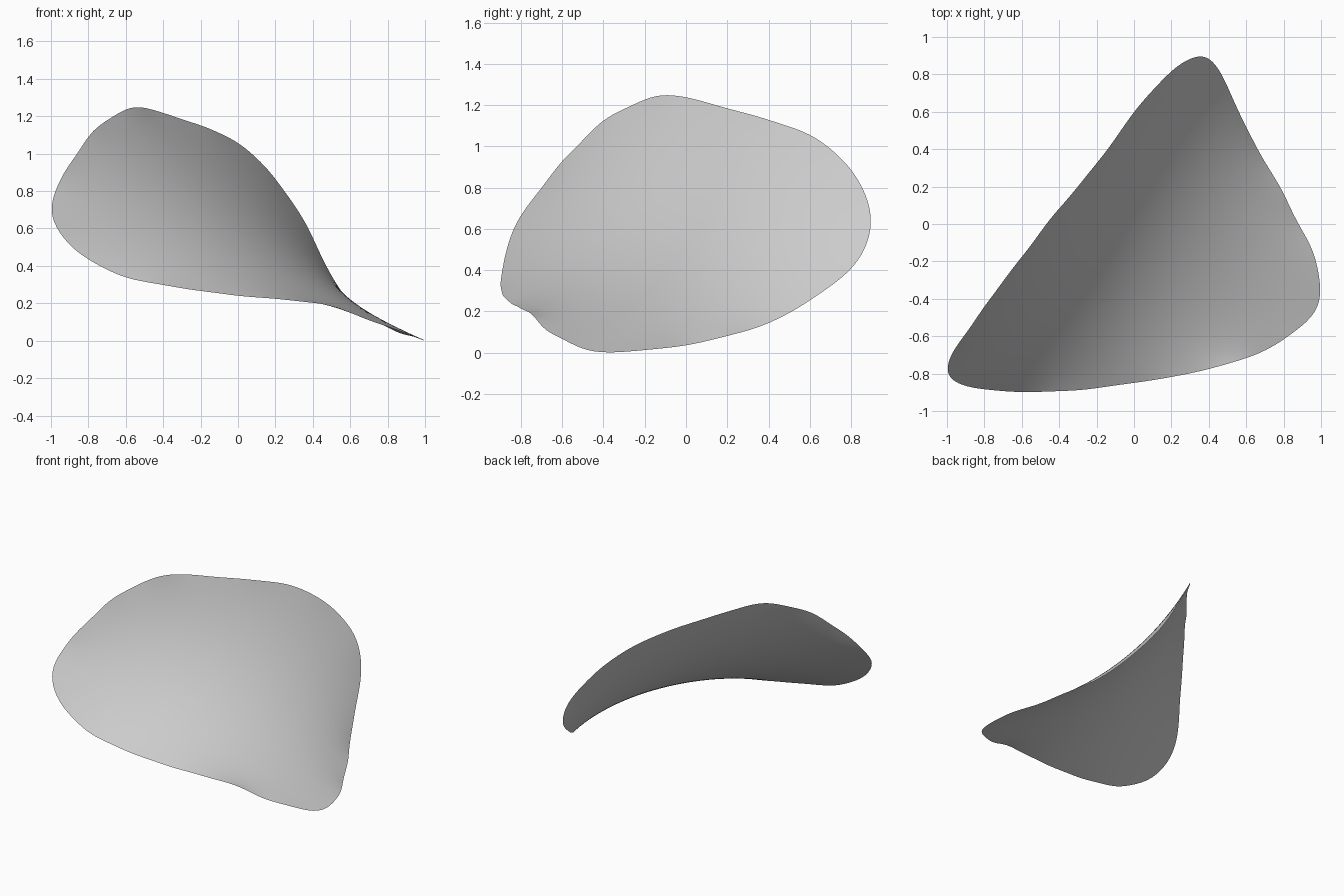
import bpy
import bmesh
import math
from mathutils import Vector

default_cube = bpy.data.objects.get("Cube")
if default_cube:
    bpy.data.objects.remove(default_cube, do_unlink=True)

SEGMENTS = 192   # points round the rim
RINGS = 28       # rings from centre to rim
MODES = 22       # harmonics kept, which also rounds the rim

# Rim of the sheet, counter-clockwise as seen from its hollow side
RIM = [
    # low tip and the edge rising to the rear corner
    (1, -.38, 0), (.97, -.17, .015), (.88, 0, .035), (.78, .2, .08),
    (.66, .4, .14), (.56, .6, .25), (.47, .8, .4), (.41, .88, .53),
    # rear corner and the long top edge
    (.35, .9, .65), (.25, .86, .8), (.13, .75, .95), (0, .6, 1.06),
    (-.14, .4, 1.13), (-.3, .2, 1.185), (-.47, 0, 1.24), (-.54, -.1, 1.25),
    (-.62, -.2, 1.23), (-.77, -.4, 1.13), (-.91, -.6, .93),
    # side corner and the front edge back to the tip
    (-.98, -.7, .8), (-1, -.8, .67), (-.93, -.86, .54), (-.8, -.885, .43),
    (-.6, -.9, .335), (-.3, -.89, .28), (0, -.85, .24), (.25, -.81, .22),
    (.5, -.75, .19), (.7, -.68, .11), (.87, -.57, .05), (.97, -.47, .01),
]


def resample_loop(points, count):
    """Evenly spaced points along a closed polyline."""
    loop = [Vector(p) for p in points]
    loop.append(loop[0].copy())
    lengths = [(b - a).length for a, b in zip(loop, loop[1:])]
    step = sum(lengths) / count
    result, index, passed = [], 0, 0.0
    for i in range(count):
        target = i * step
        while passed + lengths[index] < target:
            passed += lengths[index]
            index += 1
        result.append(loop[index].lerp(loop[index + 1], (target - passed) / lengths[index]))
    return result


def harmonics(points, modes):
    """Cosine and sine vectors of a closed loop."""
    count = len(points)
    terms = []
    for n in range(1, modes + 1):
        cos_sum, sin_sum = Vector(), Vector()
        for i, p in enumerate(points):
            angle = math.tau * n * i / count
            cos_sum += p * math.cos(angle)
            sin_sum += p * math.sin(angle)
        terms.append((n, cos_sum * 2 / count, sin_sum * 2 / count))
    return terms


rim = resample_loop(RIM, SEGMENTS)
centre = sum(rim, Vector()) / SEGMENTS
terms = harmonics(rim, MODES)


def membrane(radius, angle):
    """Point of the taut sheet stretched across the rim."""
    point = centre.copy()
    for n, c, s in terms:
        point += (c * math.cos(n * angle) + s * math.sin(n * angle)) * radius ** n
    return point


# Curved sheet: a centre fan, then rings of quads out to the rim
bm = bmesh.new()
hub = bm.verts.new(centre)
previous = None
for ring in range(1, RINGS + 1):
    current = [bm.verts.new(membrane(ring / RINGS, math.tau * i / SEGMENTS))
               for i in range(SEGMENTS)]
    for i in range(SEGMENTS):
        j = (i + 1) % SEGMENTS
        if previous is None:
            bm.faces.new((hub, current[i], current[j]))
        else:
            bm.faces.new((previous[i], current[i], current[j], previous[j]))
    previous = current
for face in bm.faces:
    face.smooth = True

mesh = bpy.data.meshes.new("curved_sheet")
bm.to_mesh(mesh)
bm.free()
sheet = bpy.data.objects.new("curved_sheet", mesh)
bpy.context.collection.objects.link(sheet)

# Plain light grey
grey = bpy.data.materials.new("light_grey")
grey.use_nodes = True
colour = (.6, .6, .6, 1)
grey.diffuse_color = colour
grey.node_tree.nodes["Principled BSDF"].inputs["Base Color"].default_value = colour
mesh.materials.append(grey)
